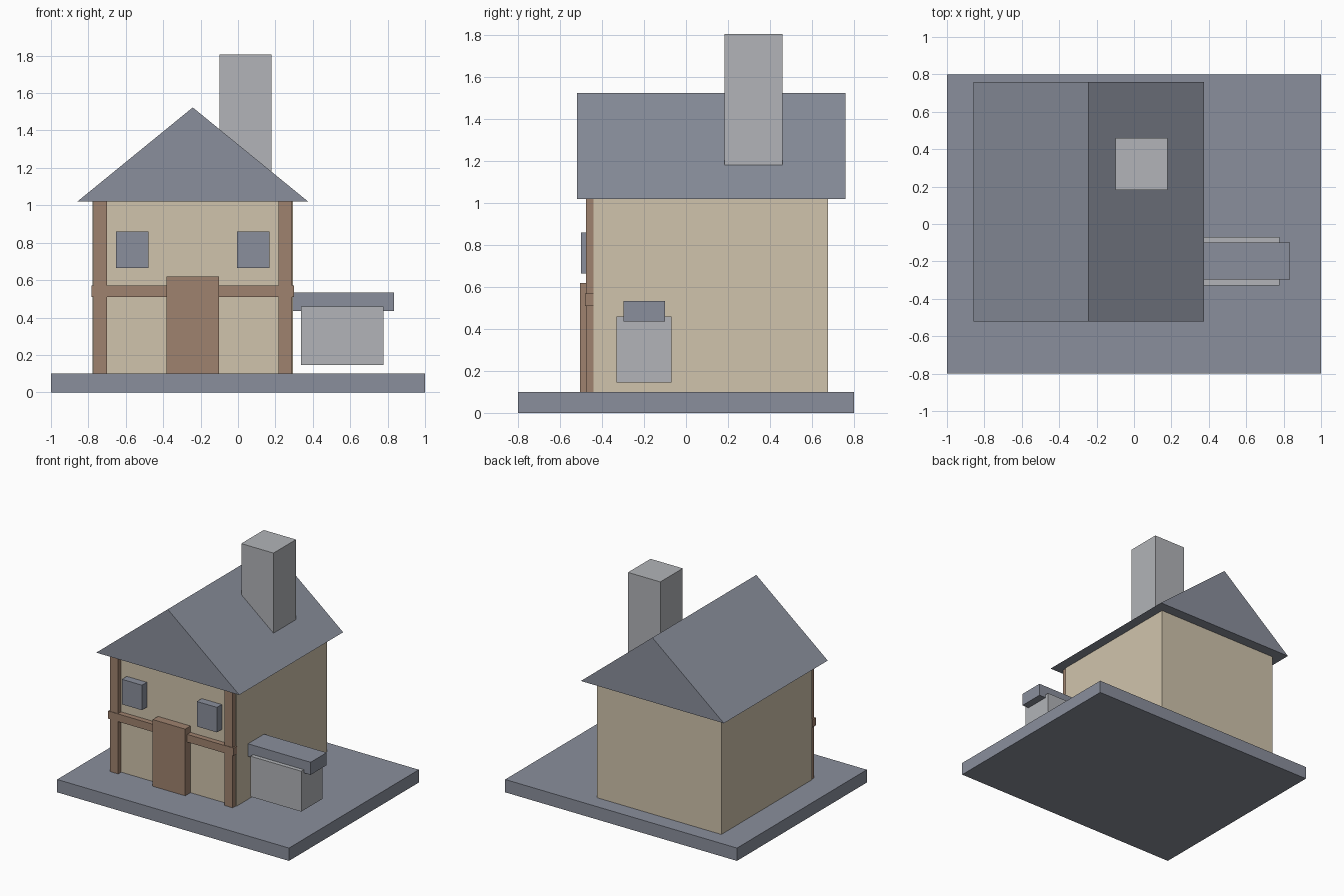
import bpy
import bmesh

cube = bpy.data.objects.get("Cube")
if cube:
    bpy.data.objects.remove(cube, do_unlink=True)


def material(name, srgb):
    """Flat material from an 0-255 sRGB colour."""
    color = [((c / 255 + 0.055) / 1.055) ** 2.4 for c in srgb] + [1.0]
    mat = bpy.data.materials.new(name)
    mat.use_nodes = True
    mat.diffuse_color = color
    bsdf = mat.node_tree.nodes["Principled BSDF"]
    bsdf.inputs["Base Color"].default_value = color
    bsdf.inputs["Roughness"].default_value = 0.9
    return mat


slate = material("slate grey", (138, 143, 156))
plaster = material("cream plaster", (208, 196, 172))
timber = material("brown timber", (159, 130, 110))
stone = material("light stone", (178, 180, 184))


def add_object(name, bm, mat):
    bmesh.ops.recalc_face_normals(bm, faces=bm.faces)
    mesh = bpy.data.meshes.new(name)
    bm.to_mesh(mesh)
    bm.free()
    mesh.materials.append(mat)
    obj = bpy.data.objects.new(name, mesh)
    bpy.context.scene.collection.objects.link(obj)
    return obj


def box(name, xs, ys, zs, mat):
    """Box spanning the given x, y and z ranges."""
    bm = bmesh.new()
    bmesh.ops.create_cube(bm, size=1)
    for v in bm.verts:
        for axis, (low, high) in enumerate((xs, ys, zs)):
            v.co[axis] = high if v.co[axis] > 0 else low
    return add_object(name, bm, mat)


def prism(name, profile, ys, mat):
    """Extrude an x-z profile along y."""
    bm = bmesh.new()
    face = bm.faces.new([bm.verts.new((x, ys[0], z)) for x, z in profile])
    extruded = bmesh.ops.extrude_face_region(bm, geom=[face])["geom"]
    verts = [g for g in extruded if isinstance(g, bmesh.types.BMVert)]
    bmesh.ops.translate(bm, verts=verts, vec=(0, ys[1] - ys[0], 0))
    return add_object(name, bm, mat)


MID = -0.242   # centre line of the house
FRONT = -0.44  # front wall
GROUND = 0.1   # top of the base
EAVES = 1.02

# Base and house body
box("base", (-1, 1), (-0.8, 0.8), (0, GROUND), slate)
box("walls", (MID - 0.537, MID + 0.537), (FRONT, 0.677), (GROUND, EAVES), plaster)

# Gable roof and chimney
prism("roof", [(MID - 0.617, EAVES), (MID + 0.617, EAVES), (MID, 1.523)],
      (-0.52, 0.76), slate)
box("chimney", (-0.1, 0.178), (0.183, 0.46), (1.1, 1.805), stone)

# Mirrored front posts and windows
for side, label in ((-1, "right"), (1, "left")):
    def span(inner, outer):
        return sorted((MID + side * inner, MID + side * outer))
    box(label + "_post", span(0.458, 0.53), (-0.477, FRONT), (GROUND, EAVES), timber)
    box(label + "_window", span(0.237, 0.41), (-0.5, FRONT), (0.665, 0.86), slate)

# Cross beam and door
box("cross_beam", (MID - 0.542, MID + 0.542), (-0.481, FRONT), (0.51, 0.57), timber)
box("door", (MID - 0.14, MID + 0.14), (-0.505, FRONT), (GROUND, 0.62), timber)

# Side block with its slab
box("side_block", (0.338, 0.777), (-0.33, -0.069), (0.145, 0.46), stone)
box("side_slab", (0.28, 0.835), (-0.298, -0.1), (0.435, 0.533), slate)
